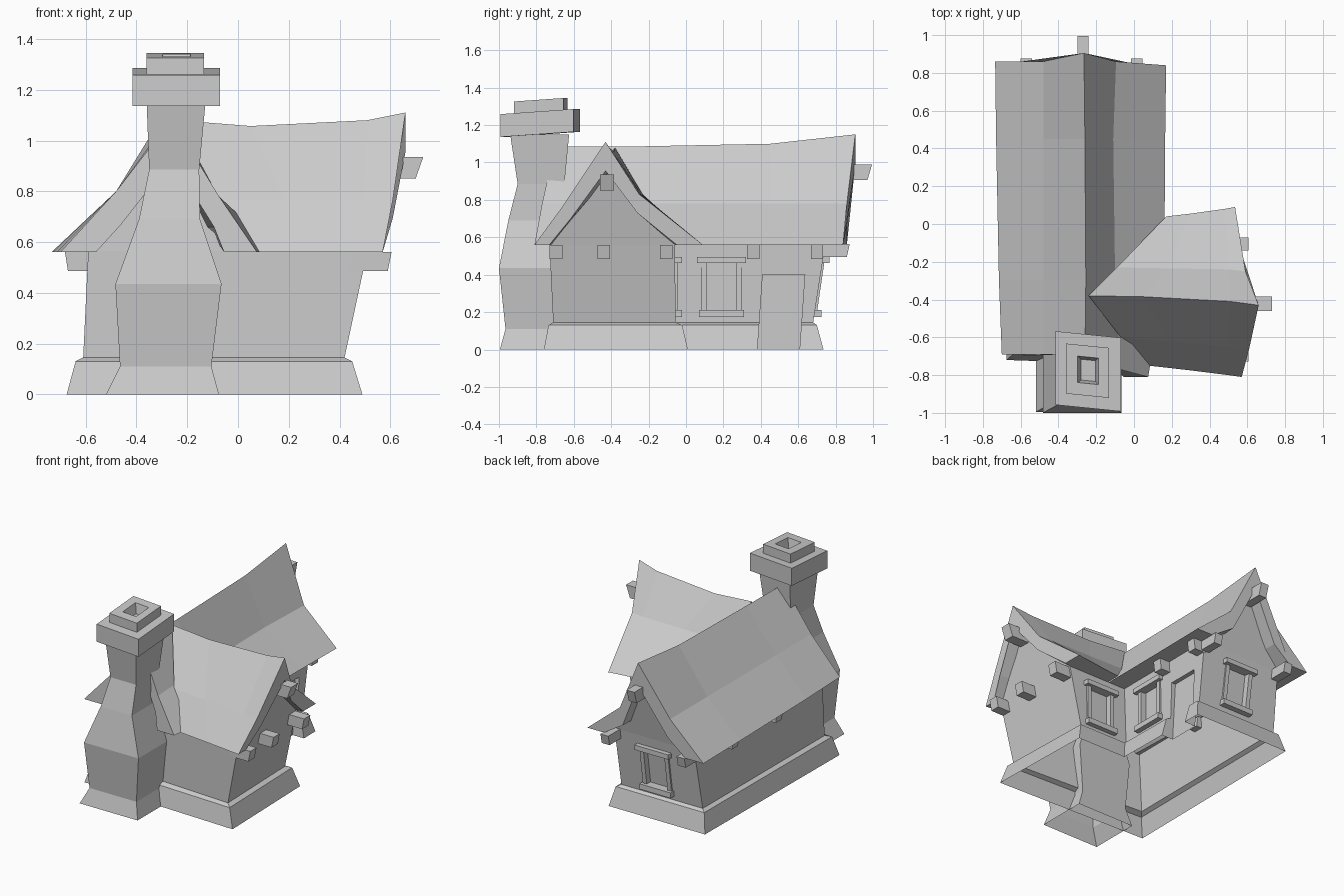
import bpy, bmesh
from mathutils import Matrix, Vector
from math import pi

if "Cube" in bpy.data.objects:
    bpy.data.objects.remove(bpy.data.objects["Cube"])


def make(name, verts, faces):
    me = bpy.data.meshes.new(name)
    bm = bmesh.new()
    vs = [bm.verts.new(v) for v in verts]
    for f in faces:
        bm.faces.new([vs[i] for i in f])
    bmesh.ops.recalc_face_normals(bm, faces=bm.faces)
    bm.to_mesh(me)
    bm.free()
    ob = bpy.data.objects.new(name, me)
    bpy.context.collection.objects.link(ob)
    return ob


def loft(name, rings, start=True, end=True):
    """Skin closed rings of equal length, with optional end caps."""
    n = len(rings[0])
    faces = [(r*n+i, r*n+(i+1) % n, (r+1)*n+(i+1) % n, (r+1)*n+i)
             for r in range(len(rings)-1) for i in range(n)]
    if start:
        faces.append(tuple(range(n)))
    if end:
        faces.append(tuple(range((len(rings)-1)*n, len(rings)*n)))
    return make(name, [v for r in rings for v in r], faces)


def rect(z, x0, x1, y0, y1):
    return [(x0, y0, z), (x1, y0, z), (x1, y1, z), (x0, y1, z)]


def box(name, x0, x1, y0, y1, z0, z1, mat=Matrix(), lean=(0, 0)):
    """Box whose top is shifted by lean."""
    top = rect(z1, x0+lean[0], x1+lean[0], y0+lean[1], y1+lean[1])
    rings = [[mat @ Vector(v) for v in r] for r in (rect(z0, x0, x1, y0, y1), top)]
    return loft(name, rings)


# L-shaped walls on a flared plinth
levels = [
    (0, [(-.675, -.72), (.49, -.76), (.47, .01), (.09, .01), (.08, .735), (-.66, .735)]),
    (.13, [(-.64, -.69), (.45, -.735), (.43, -.02), (.06, -.02), (.05, .70), (-.63, .70)]),
    (.145, [(-.61, -.65), (.42, -.71), (.40, -.055), (.02, -.055), (.02, .68), (-.605, .68)]),
    (.565, [(-.59, -.65), (.51, -.73), (.49, -.06), (.03, -.06), (.03, .745), (-.585, .745)]),
]
walls = loft("walls", [[(x, y, z) for x, y in pts] for z, pts in levels])


def cut(cutter):
    cutter.hide_render = True
    mod = walls.modifiers.new("cut", 'BOOLEAN')
    mod.operation = 'DIFFERENCE'
    mod.solver = 'EXACT'
    mod.object = cutter
    bpy.context.view_layer.objects.active = walls
    bpy.ops.object.modifier_apply(modifier=mod.name)
    bpy.data.objects.remove(cutter)


# Windows: recess, lintel, sill and jambs (local y points out of the wall)
def window(side, x, y, angle, lean=0):
    m = Matrix.Translation((x, y, 0)) @ Matrix.Rotation(angle, 4, 'Z')
    cut(box("window_cutter", -.09, .09, -.03, .2, .21, .465, m, (0, lean*.25)))
    up = lean*.28
    box(side + "_window_lintel", -.13, .13, -.02+up, .035+up, .462, .495, m)
    box(side + "_window_sill", -.12, .12, -.02, .035, .175, .212, m)
    for s in (-1, 1):
        box(side + "_window_jamb", s*.095-.015, s*.095+.015, -.03, .012,
            .21, .465, m, (0, lean*.25))


window("east", .023, .19, -pi/2)
window("wing", .24, -.056, 0)
window("back", -.27, .69, 0, .15)

# Door recess
cut(box("door_cutter", -.005, .3, .375, .60, -.1, .40, lean=(0, .035)))

# Walls stay open at the bottom and under the roof
bm = bmesh.new()
bm.from_mesh(walls.data)
caps = [f for f in bm.faces if abs(f.normal.z) > .99
        and all(abs(v.co.z) < .001 or v.co.z > .56 for v in f.verts)]
bmesh.ops.delete(bm, geom=caps, context='FACES')
bm.to_mesh(walls.data)
bm.free()

# Thick sagging roofs: per section the along values, across values, ridge height
def roof(name, sections, kinks, inset, swap):
    rings = []
    for along, across, ridge in sections:
        zs = (.56, kinks[0], ridge, kinks[1], .56)
        outer = list(zip(along, across, zs))
        inner = [(a, c+i[0], z+i[1]) for (a, c, z), i in zip(outer, inset)]
        ring = outer + inner[::-1]
        rings.append([(c, a, z) if swap else (a, c, z) for a, c, z in ring])
    return loft(name, rings)


roof("main_roof", [
    ((-.69, -.69, -.70, -.77, -.81), (-.70, -.48, -.26, -.075, .075), 1.085),
    ((-.3,)*5, (-.715, -.48, -.255, -.10, .16), 1.085),
    ((.45,)*5, (-.73, -.48, -.26, -.11, .165), 1.10),
    ((.86, .86, .905, .86, .84), (-.735, -.48, -.265, -.095, .17), 1.15)],
    (.80, .78), ((.14, 0), (.02, -.13), (0, -.16), (-.02, -.12), (-.13, 0)), True)

roof("wing_roof", [
    ((.08, -.07, -.24, -.09, .17), (-.75, -.60, -.38, -.23, .04), 1.08),
    ((.30, .18, .05, .18, .30), (-.775, -.62, -.385, -.235, .055), 1.057),
    ((.50, .50, .51, .50, .48), (-.80, -.65, -.41, -.24, .08), 1.08),
    ((.57, .61, .66, .59, .535), (-.81, -.66, -.43, -.25, .09), 1.11)],
    (.765, .83), ((.08, 0), (.04, -.07), (0, -.155), (-.01, -.10), (-.14, 0)), False)

# Gable walls following the underside of the roofs
gable = range(5)
make("back_gable", [(-.59, .745, .56), (-.46, .775, .68), (-.26, .83, 1.0),
                    (-.12, .775, .67), (.04, .745, .56)], [gable])
make("front_gable", [(-.59, -.65, .56), (-.46, -.65, .68), (-.26, -.66, .94),
                     (-.12, -.68, .66), (.0, -.69, .56)], [gable])
make("wing_gable", [(.51, -.73, .56), (.54, -.62, .70), (.59, -.43, .96),
                    (.54, -.26, .73), (.49, -.05, .56)], [gable])

# Beam ends
box("wing_ridge_beam", .54, .70, -.46, -.385, .85, .935, lean=(.03, 0))
box("back_ridge_beam", -.30, -.24, .75, .97, .905, .99, lean=(0, .025))
for y in (-.695, -.44, -.105):
    box("wing_beam", .44, .59, y-.034, y+.034, .485, .56, lean=(.015, 0))
for y in (.36, .70):
    box("east_beam", 0, .10, y-.033, y+.033, .485, .56, lean=(.01, 0))
for y in (-.06, .42):
    box("west_beam", -.67, -.55, y-.033, y+.033, .485, .562, lean=(-.012, 0))
for x in (-.57, .015):
    box("back_beam", x-.03, x+.03, .68, .86, .495, .563, lean=(0, .015))

# Crooked chimney stack
loft("chimney_stack", [rect(*r) for r in (
    (0, -.52, -.075, -.995, -.64),
    (.11, -.465, -.105, -.965, -.64),
    (.435, -.483, -.065, -1.0, -.62),
    (.69, -.39, -.15, -.95, -.62),
    (.885, -.35, -.153, -.90, -.65),
    (1.15, -.36, -.128, -.94, -.625))], start=False)

# Skewed chimney cap with crown and flue
cap_rings = [rect(*r) for r in (
    (1.15, -.415, -.07, -.975, -.585),
    (1.272, -.415, -.07, -.975, -.585),
    (1.272, -.36, -.133, -.91, -.645),
    (1.335, -.36, -.133, -.91, -.645),
    (1.335, -.298, -.188, -.845, -.705),
    (1.27, -.28, -.205, -.83, -.72))]
loft("chimney_cap", [[(x, y-.1*(x+.24), z+.07*(y+.78)) for x, y, z in r]
                     for r in cap_rings])
